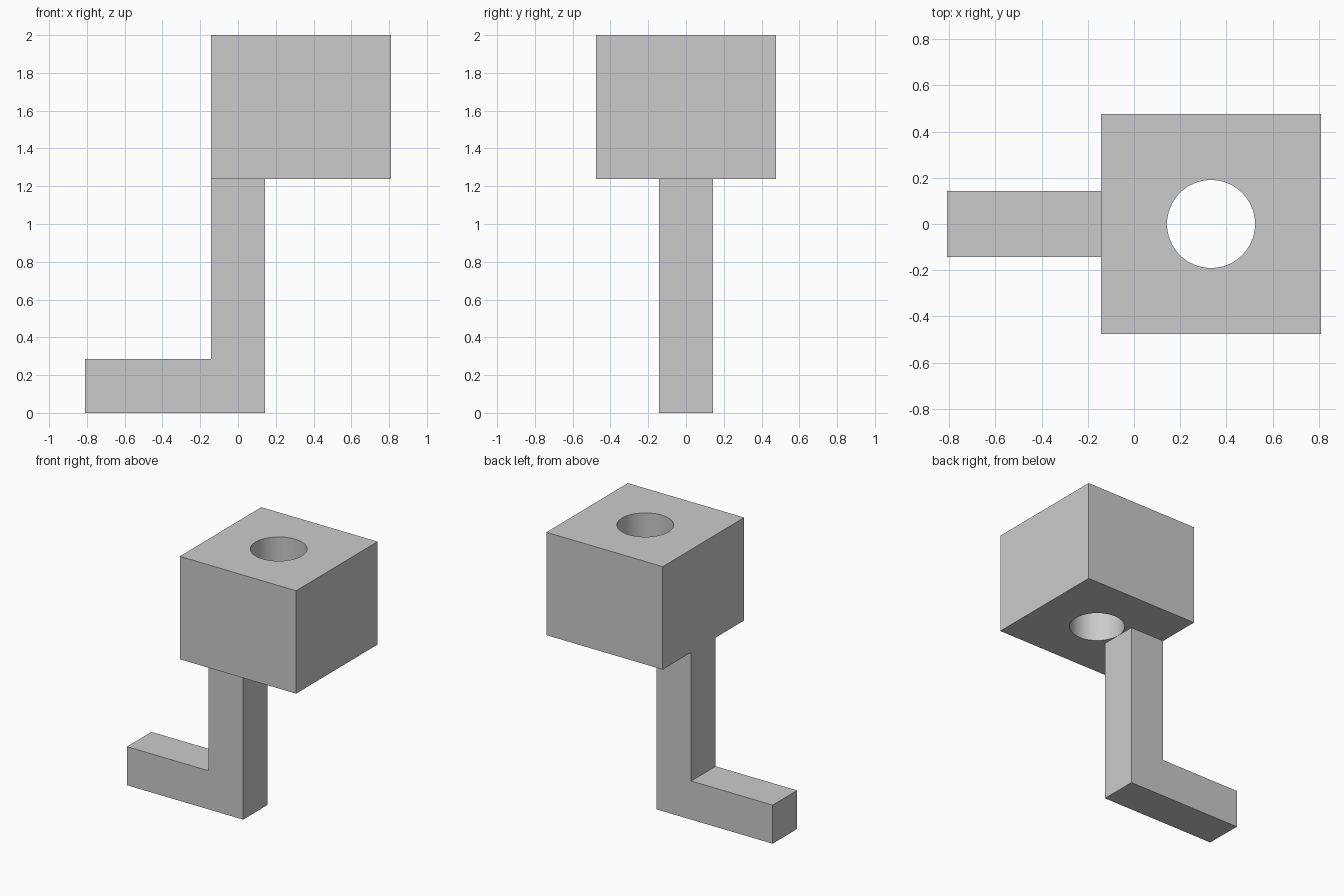
import bpy
import bmesh
from math import cos, sin, tau

cube = bpy.data.objects.get("Cube")
if cube:
    bpy.data.objects.remove(cube, do_unlink=True)

U = 2 / 21                      # design unit: the model is 21 units tall
HALF = 1.5 * U                  # half thickness of the bar
REACH = 8.5 * U                 # half of the overall width
BLOCK_Z, TOP_Z = 13 * U, 21 * U

grey = bpy.data.materials.new("light grey")
grey.use_nodes = True
grey.diffuse_color = (0.6, 0.6, 0.6, 1)
grey.node_tree.nodes["Principled BSDF"].inputs["Base Color"].default_value = grey.diffuse_color


def finish(bm, name):
    bmesh.ops.recalc_face_normals(bm, faces=bm.faces)
    mesh = bpy.data.meshes.new(name)
    bm.to_mesh(mesh)
    bm.free()
    mesh.materials.append(grey)
    obj = bpy.data.objects.new(name, mesh)
    bpy.context.collection.objects.link(obj)
    return obj


def extrude_profile(name, points, offset):
    bm = bmesh.new()
    face = bm.faces.new([bm.verts.new(p) for p in points])
    new = bmesh.ops.extrude_face_region(bm, geom=[face])["geom"]
    verts = [v for v in new if isinstance(v, bmesh.types.BMVert)]
    bmesh.ops.translate(bm, verts=verts, vec=offset)
    return finish(bm, name)


# L-shaped bar: foot and upright post
outline = [(-REACH, 0), (HALF, 0), (HALF, BLOCK_Z), (-HALF, BLOCK_Z),
           (-HALF, 2 * HALF), (-REACH, 2 * HALF)]
extrude_profile("foot_and_post", [(x, -HALF, z) for x, z in outline], (0, 2 * HALF, 0))

# Head block
side = 5 * U
corners = [(-HALF, -side), (REACH, -side), (REACH, side), (-HALF, side)]
head = extrude_profile("head_block", [(x, y, BLOCK_Z) for x, y in corners],
                       (0, 0, TOP_Z - BLOCK_Z))

# Round hole straight through the head
N = 64
centre, radius = 3.5 * U, 2 * U
ring = [(centre + radius * cos(tau * i / N), radius * sin(tau * i / N), BLOCK_Z - U)
        for i in range(N)]
cutter = extrude_profile("hole_cutter", ring, (0, 0, TOP_Z - BLOCK_Z + 2 * U))
cutter.hide_render = True
cutter.hide_viewport = True
cut = head.modifiers.new("hole", 'BOOLEAN')
cut.operation = 'DIFFERENCE'
cut.solver = 'EXACT'
cut.object = cutter

# Apply the cut, then remove the cutter
bpy.context.view_layer.update()
graph = bpy.context.evaluated_depsgraph_get()
drilled = bpy.data.meshes.new_from_object(head.evaluated_get(graph))
head.modifiers.clear()
head.data = drilled
bpy.data.objects.remove(cutter, do_unlink=True)

# Smooth the hole wall, keep its rims sharp
bpy.ops.object.select_all(action='DESELECT')
head.select_set(True)
bpy.context.view_layer.objects.active = head
bpy.ops.object.shade_smooth_by_angle()
